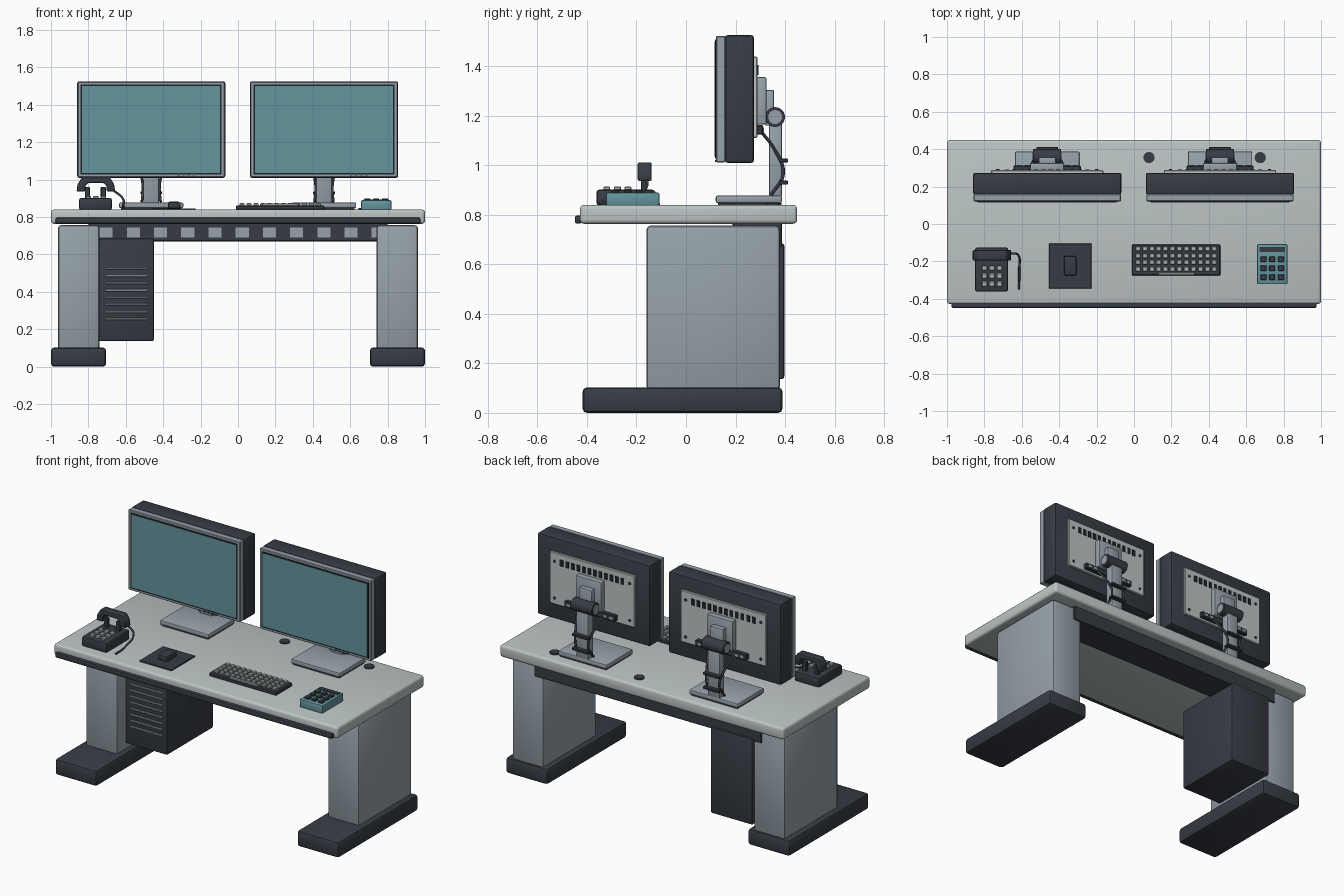
import bpy, bmesh, math
from mathutils import Matrix, Vector

if "Cube" in bpy.data.objects:
    bpy.data.objects.remove(bpy.data.objects["Cube"])


def material(name, r, g, b):
    m = bpy.data.materials.new(name)
    lin = [(c / 255 / 12.92 if c < 11 else ((c / 255 + 0.055) / 1.055) ** 2.4) for c in (r, g, b)]
    m.diffuse_color = (*lin, 1)
    m.use_nodes = True
    m.node_tree.nodes["Principled BSDF"].inputs["Base Color"].default_value = m.diffuse_color
    return m


LIGHT = material("pale_grey", 188, 197, 196)
METAL = material("blue_grey", 150, 162, 170)
DARK = material("charcoal", 55, 60, 68)
TEAL = material("teal", 101, 149, 158)
KEY = material("key_grey", 174, 180, 179)
BLACK = material("near_black", 32, 36, 41)


def finish(name, bm, mat):
    bmesh.ops.recalc_face_normals(bm, faces=bm.faces)
    me = bpy.data.meshes.new(name)
    bm.to_mesh(me)
    bm.free()
    me.materials.append(mat)
    ob = bpy.data.objects.new(name, me)
    bpy.context.collection.objects.link(ob)
    return ob


def boxes(name, mat, spans, bevel=0.0, segments=2):
    """One object from boxes given as x0, x1, y0, y1, z0, z1."""
    bm = bmesh.new()
    for x0, x1, y0, y1, z0, z1 in spans:
        mtx = Matrix.Translation(((x0 + x1) / 2, (y0 + y1) / 2, (z0 + z1) / 2))
        mtx = mtx @ Matrix.Diagonal((x1 - x0, y1 - y0, z1 - z0, 1))
        bmesh.ops.create_cube(bm, size=1, matrix=mtx)
    if bevel:
        bmesh.ops.bevel(bm, geom=bm.edges[:], offset=bevel, segments=segments,
                        profile=0.5, affect='EDGES', clamp_overlap=True)
    return finish(name, bm, mat)


def cylinders(name, mat, centres, radius, length, axis='Z', sides=24):
    bm = bmesh.new()
    rot = {'X': Matrix.Rotation(math.pi / 2, 4, 'Y'),
           'Y': Matrix.Rotation(math.pi / 2, 4, 'X'), 'Z': Matrix()}[axis]
    for c in centres:
        bmesh.ops.create_cone(bm, cap_ends=True, segments=sides, radius1=radius, radius2=radius,
                              depth=length, matrix=Matrix.Translation(c) @ rot)
    return finish(name, bm, mat)


def cable(name, mat, points, radius):
    cu = bpy.data.curves.new(name, 'CURVE')
    cu.dimensions = '3D'
    cu.bevel_depth = radius
    cu.bevel_resolution = 2
    cu.resolution_u = 6
    cu.use_fill_caps = True
    sp = cu.splines.new('BEZIER')
    sp.bezier_points.add(len(points) - 1)
    for bp, p in zip(sp.bezier_points, points):
        bp.co = p
        bp.handle_left_type = bp.handle_right_type = 'AUTO'
    cu.materials.append(mat)
    ob = bpy.data.objects.new(name, cu)
    bpy.context.collection.objects.link(ob)


# Desk
boxes("desktop", LIGHT, [(-1, 1, -0.428, 0.449, 0.764, 0.84)], 0.016, 3)
boxes("front_edge_strip", DARK, [(-0.975, 0.975, -0.449, -0.42, 0.765, 0.797)], 0.008)
for side, s in (("left", -1), ("right", 1)):
    xs = sorted((s * 0.74, s * 0.963))
    boxes(side + "_leg", METAL, [(*xs, -0.16, 0.38, 0.09, 0.757)], 0.018)
    xs = sorted((s * 0.705, s * 1.0))
    boxes(side + "_foot", DARK, [(*xs, -0.418, 0.39, 0, 0.103)], 0.018)
boxes("cable_tray", DARK, [(-0.8, 0.8, 0.188, 0.387, 0.67, 0.766)], 0.004, 1)
boxes("tray_slots", METAL, [(x - 0.035, x + 0.035, 0.182, 0.189, 0.69, 0.743)
                            for x in (-0.705 + i * 0.1455 for i in range(11))])
cylinders("desk_grommets", DARK, [(0.08, 0.355, 0.842), (0.675, 0.355, 0.842)], 0.03, 0.012)

# Computer case under the desk
boxes("computer_case", DARK, [(-0.745, -0.45, -0.07, 0.397, 0.137, 0.685)], 0.01)
boxes("case_vents", METAL, [(-0.71, -0.48, -0.075, -0.068, z - 0.006, z + 0.006)
                            for z in (0.255 + 0.0385 * i for i in range(8))], 0.003, 1)

# Two monitors on stands
for side, c in (("left", -0.464), ("right", 0.46)):
    n = side + "_monitor_"
    boxes(n + "body", DARK, [(c - 0.396, c + 0.396, 0.158, 0.274, 1.01, 1.526)], 0.01)
    boxes(n + "frame", METAL, [(c - 0.394, c + 0.394, 0.121, 0.16, 1.012, 1.523)], 0.004, 1)
    boxes(n + "inner_border", BLACK, [(c - 0.377, c + 0.377, 0.118, 0.123, 1.027, 1.508)])
    boxes(n + "screen", TEAL, [(c - 0.369, c + 0.369, 0.116, 0.122, 1.036, 1.5)])
    boxes(n + "buttons", DARK, [(c + x - 0.006, c + x + 0.006, 0.117, 0.123, 1.014, 1.022)
                                for x in (0.145, 0.172, 0.199, 0.226)])
    # Rear plate with vents, screws and mount
    boxes(n + "rear_plate", LIGHT, [(c - 0.3, c + 0.3, 0.27, 0.288, 1.11, 1.44)], 0.004, 1)
    boxes(n + "rear_vents", BLACK, [(c + x - 0.011, c + x + 0.011, 0.286, 0.292, 1.365, 1.405)
                                    for x in (-0.215 + 0.039 * i for i in range(12))])
    cylinders(n + "screws", DARK, [(c + x, 0.288, z) for x in (-0.265, 0.265)
                                   for z in (1.15, 1.385)], 0.009, 0.01, 'Y', 10)
    boxes(n + "ports", DARK, [(c - 0.18, c + 0.18, 0.28, 0.312, 1.125, 1.163)], 0.004, 1)
    boxes(n + "port_sockets", METAL, [(c + s * x - 0.012, c + s * x + 0.012, 0.31, 0.315, 1.135, 1.152)
                                      for s in (-1, 1) for x in (0.11, 0.15)])
    boxes(n + "mount_plate", METAL, [(c - 0.09, c + 0.09, 0.286, 0.325, 1.165, 1.356)], 0.006)
    boxes(n + "mount_arm", METAL, [(c - 0.045, c + 0.045, 0.32, 0.356, 1.16, 1.305)], 0.006)
    # Stand
    cylinders(n + "hinge", DARK, [(c, 0.36, 1.195)], 0.04, 0.15, 'X')
    cylinders(n + "hinge_caps", METAL, [(c, 0.36, 1.195)], 0.028, 0.158, 'X')
    boxes(n + "column", METAL, [(c - 0.042, c + 0.042, 0.335, 0.387, 0.87, 1.19)], 0.006)
    boxes(n + "column_clips", DARK, [(c - 0.058, c + 0.058, 0.375, 0.412, z - 0.008, z + 0.008)
                                     for z in (0.93, 1.02)], 0.003, 1)
    boxes(n + "stand_base", METAL, [(c - 0.172, c + 0.172, 0.12, 0.388, 0.848, 0.878)], 0.008)
    boxes(n + "stand_pad", DARK, [(c - 0.162, c + 0.162, 0.13, 0.378, 0.838, 0.85)])
    for s in (-1, 1):
        cable(n + "cable", DARK, [(c + s * 0.09, 0.305, 1.135), (c + s * 0.065, 0.357, 1.065),
                                  (c + s * 0.045, 0.393, 0.965), (c + s * 0.05, 0.345, 0.882)], 0.007)

# Telephone
boxes("phone_base", DARK, [(-0.85, -0.673, -0.362, -0.125, 0.838, 0.902)], 0.012)
boxes("phone_keys", KEY, [(x - 0.014, x + 0.014, y - 0.014, y + 0.014, 0.898, 0.914)
                          for x in (-0.8, -0.76, -0.72) for y in (-0.235, -0.277, -0.32)], 0.003, 1)
boxes("phone_cradle", DARK, [(x - 0.014, x + 0.014, -0.182, -0.158, 0.895, 0.96)
                             for x in (-0.805, -0.72)], 0.003, 1)
# Handset as an arched profile extruded in depth
half = [(0.075, 1.012), (0.098, 0.975), (0.103, 0.937), (0.058, 0.937), (0.056, 0.968), (0.042, 0.982)]
outline = half + [(-x, z) for x, z in reversed(half)]
bm = bmesh.new()
face = bm.faces.new([bm.verts.new((x - 0.76, -0.195, z)) for x, z in outline])
ext = bmesh.ops.extrude_face_region(bm, geom=[face])
bmesh.ops.translate(bm, vec=Vector((0, 0.056, 0)),
                    verts=[g for g in ext['geom'] if isinstance(g, bmesh.types.BMVert)])
bmesh.ops.bevel(bm, geom=bm.edges[:], offset=0.006, segments=2, profile=0.5, affect='EDGES')
finish("phone_handset", bm, DARK)
cable("phone_cord", DARK, [(-0.665, -0.157, 0.942), (-0.62, -0.165, 0.905),
                           (-0.614, -0.25, 0.86), (-0.615, -0.35, 0.848)], 0.006)

# Mouse and mat
boxes("mouse_mat", DARK, [(-0.455, -0.227, -0.345, -0.105, 0.838, 0.847)], 0.002, 1)
boxes("mouse", DARK, [(-0.375, -0.308, -0.275, -0.17, 0.845, 0.882)], 0.01)

# Keyboard
boxes("keyboard_base", DARK, [(-0.012, 0.462, -0.276, -0.11, 0.838, 0.862)], 0.005, 1)
boxes("keyboard_keys", KEY, [(x - 0.0135, x + 0.0135, y - 0.0125, y + 0.0125, 0.858, 0.874)
                             for x in (0.021 + 0.0371 * i for i in range(12))
                             for y in (-0.133, -0.169, -0.205, -0.241)], 0.003, 1)
boxes("space_bar", KEY, [(0.13, 0.325, -0.272, -0.258, 0.858, 0.872)], 0.003, 1)

# Calculator
boxes("calculator_body", TEAL, [(0.658, 0.82, -0.322, -0.108, 0.838, 0.89)], 0.006)
boxes("calculator_display", DARK, [(0.672, 0.806, -0.15, -0.123, 0.886, 0.895)])
boxes("calculator_keys", DARK, [(x - 0.016, x + 0.016, y - 0.015, y + 0.015, 0.886, 0.9)
                                for x in (0.692, 0.739, 0.786) for y in (-0.188, -0.236, -0.284)], 0.003, 1)

# Smooth the rounded parts, keeping sharp edges
bpy.ops.object.select_all(action='DESELECT')
for ob in bpy.data.objects:
    if ob.type == 'MESH':
        ob.select_set(True)
        bpy.context.view_layer.objects.active = ob
bpy.ops.object.shade_smooth_by_angle(angle=math.radians(35))
